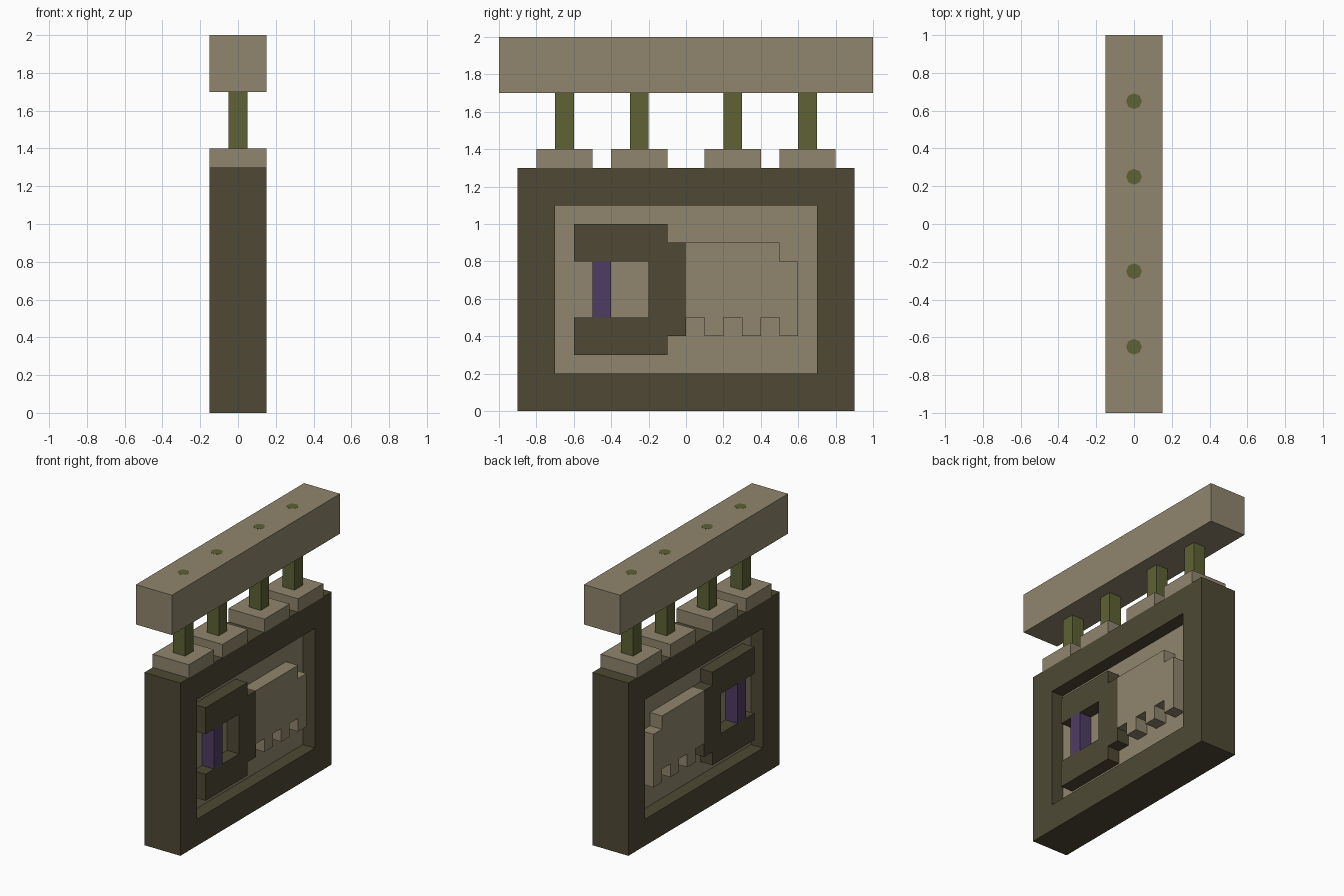
import bpy, bmesh
from mathutils import Vector

if "Cube" in bpy.data.objects:
    bpy.data.objects.remove(bpy.data.objects["Cube"], do_unlink=True)


def material(name, rgb):
    m = bpy.data.materials.new(name)
    m.use_nodes = True
    m.diffuse_color = (*rgb, 1)
    m.node_tree.nodes["Principled BSDF"].inputs["Base Color"].default_value = (*rgb, 1)
    return m


tan = material("pale wood", (0.28, 0.24, 0.155))
dark = material("dark wood", (0.077, 0.066, 0.034))
olive = material("olive post", (0.112, 0.122, 0.034))
purple = material("purple", (0.078, 0.045, 0.127))


def finish(bm, name, mat):
    bmesh.ops.recalc_face_normals(bm, faces=bm.faces)
    me = bpy.data.meshes.new(name)
    bm.to_mesh(me)
    bm.free()
    me.materials.append(mat)
    ob = bpy.data.objects.new(name, me)
    bpy.context.collection.objects.link(ob)
    return ob


def slab(name, polygons, half, mat):
    """Extrude (y, z) polygons through the thickness of the sign."""
    bm = bmesh.new()
    for poly in polygons:
        bm.faces.new([bm.verts.new((-half, y, z)) for y, z in poly])
    bmesh.ops.remove_doubles(bm, verts=bm.verts, dist=0.0001)
    geo = bmesh.ops.extrude_face_region(bm, geom=bm.faces[:], use_keep_orig=True)["geom"]
    moved = [g for g in geo if isinstance(g, bmesh.types.BMVert)]
    bmesh.ops.translate(bm, verts=moved, vec=Vector((2 * half, 0, 0)))
    return finish(bm, name, mat)


def rect(y0, y1, z0, z1):
    return [(y0, z0), (y1, z0), (y1, z1), (y0, z1)]


DEPTH = 0.15

# Hanging beam, posts and the pads they stand on
slab("beam", [rect(-1, 1, 1.7, 2)], DEPTH, tan)
for i, y in enumerate((-0.65, -0.25, 0.25, 0.65), 1):
    slab(f"post_{i}", [rect(y - 0.05, y + 0.05, 1.35, 1.75)], 0.05, olive)
    slab(f"pad_{i}", [rect(y - 0.15, y + 0.15, 1.3, 1.4)], DEPTH, tan)
    # Post end showing on top of the beam
    bm = bmesh.new()
    bmesh.ops.create_cone(bm, cap_ends=True, segments=8, radius1=0.042, radius2=0.042, depth=0.002)
    end = finish(bm, f"post_end_{i}", olive)
    end.location = (0, y, 2)

# Frame around the recessed board
outer, inner = rect(-0.9, 0.9, 0, 1.3), rect(-0.7, 0.7, 0.2, 1.1)
sides = [[outer[i], outer[(i + 1) % 4], inner[(i + 1) % 4], inner[i]] for i in range(4)]
slab("frame", sides, DEPTH, dark)
slab("board", [rect(-0.72, 0.72, 0.18, 1.12)], 0.05, tan)

# Key bow: an open C with a raised collar
slab("key_bow", [[(-0.6, 0.3), (-0.1, 0.3), (-0.1, 0.4), (0, 0.4), (0, 0.9), (-0.1, 0.9),
                  (-0.1, 1), (-0.6, 1), (-0.6, 0.8), (-0.2, 0.8), (-0.2, 0.5), (-0.6, 0.5)]],
     DEPTH, dark)
slab("key_bar", [rect(-0.5, -0.4, 0.5, 0.8)], DEPTH, purple)

# Key blade: stepped tip and three teeth below
teeth = []
for y in (0.1, 0.3, 0.5):
    teeth += [(y, 0.5), (y, 0.4), (y + 0.1, 0.4)]
    if y < 0.5:
        teeth.append((y + 0.1, 0.5))
slab("key_blade", [[(0, 0.5)] + teeth + [(0.6, 0.8), (0.5, 0.8), (0.5, 0.9), (0, 0.9)]], DEPTH, tan)
